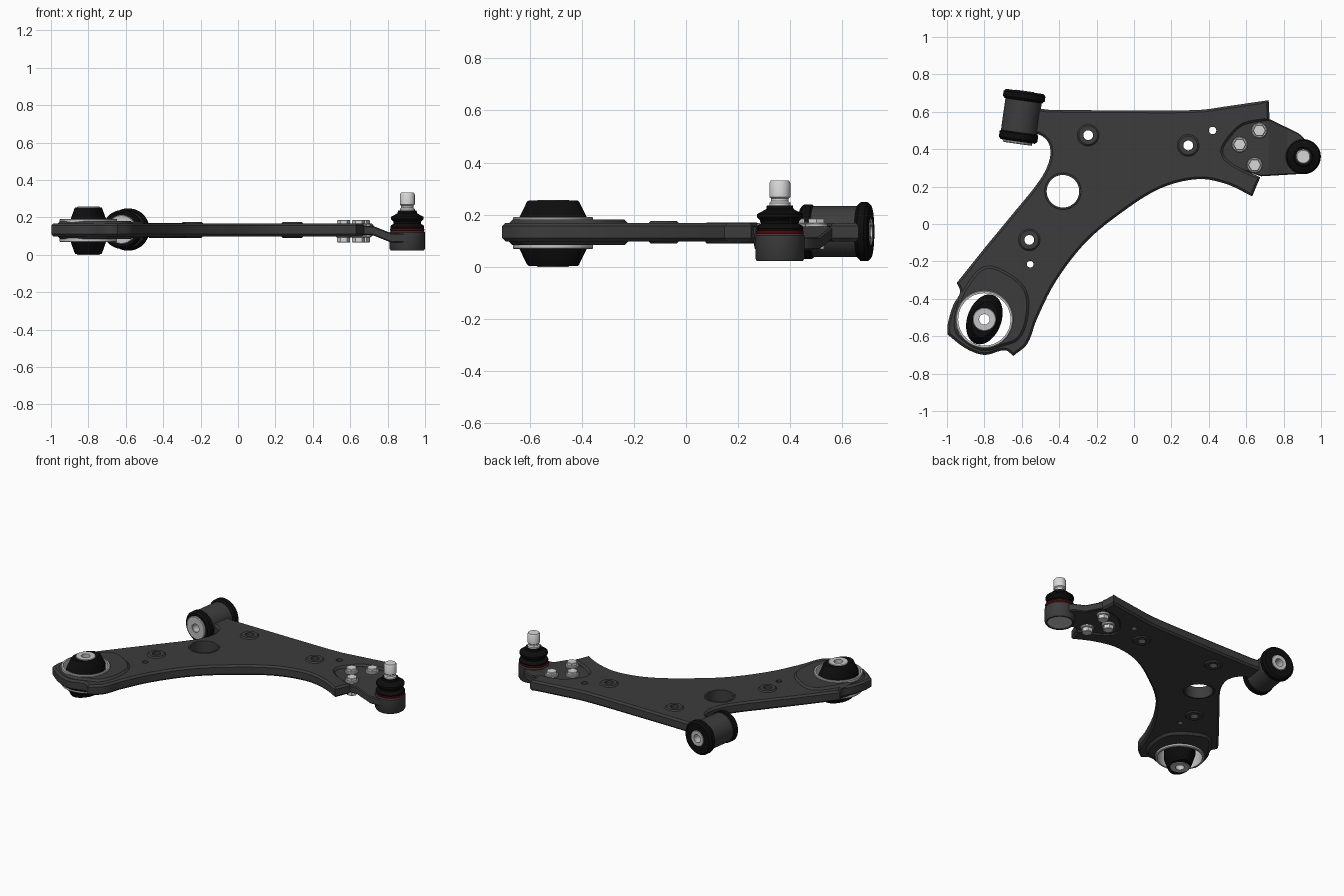
import bpy, bmesh, math
from mathutils import Vector, geometry

if "Cube" in bpy.data.objects:
    bpy.data.objects.remove(bpy.data.objects["Cube"])


def material(name, r, g, b):
    m = bpy.data.materials.new(name)
    m.use_nodes = True
    m.diffuse_color = (r, g, b, 1)
    m.node_tree.nodes["Principled BSDF"].inputs["Base Color"].default_value = (r, g, b, 1)
    return m


STEEL = material("dark grey steel", .046, .046, .046)
RUBBER = material("black rubber", .004, .004, .004)
SILVER = material("silver", .55, .55, .55)
BRIGHT = material("polished metal", .68, .68, .68)
RED = material("dark red", .16, .004, .004)


def finish(name, bm, mat, angle=32):
    bmesh.ops.recalc_face_normals(bm, faces=bm.faces)
    me = bpy.data.meshes.new(name)
    bm.to_mesh(me)
    bm.free()
    me.materials.append(mat)
    ob = bpy.data.objects.new(name, me)
    bpy.context.collection.objects.link(ob)
    bpy.ops.object.select_all(action='DESELECT')
    ob.select_set(True)
    bpy.context.view_layer.objects.active = ob
    bpy.ops.object.shade_smooth_by_angle(angle=math.radians(angle))
    return ob


def lathe(name, profile, mat, loc=(0, 0, 0), rot=(0, 0, 0), scale=(1, 1, 1), steps=48):
    """Revolve a closed (radius, height) profile around z."""
    bm = bmesh.new()
    vs = [bm.verts.new((r, 0, z)) for r, z in profile]
    es = [bm.edges.new((vs[i - 1], vs[i])) for i in range(len(vs))]
    bmesh.ops.spin(bm, geom=vs + es, cent=(0, 0, 0), axis=(0, 0, 1),
                   angle=math.tau, steps=steps, use_duplicate=False)
    bmesh.ops.remove_doubles(bm, verts=bm.verts, dist=1e-5)
    ob = finish(name, bm, mat)
    ob.location, ob.rotation_euler, ob.scale = loc, rot, scale


def tube(r0, r1, z0, z1, b=.004):
    """Closed profile of a ring with bevelled outer rims."""
    return [(r0, z0), (r1 - b, z0), (r1, z0 + b), (r1, z1 - b), (r1 - b, z1), (r0, z1)]


def outline(points, samples=5):
    """Smooth closed path; a third value marks a sharp corner."""
    n, out = len(points), []
    ps = [Vector(p[:2]) for p in points]

    def handle(i, j):
        if len(points[i]) > 2:
            return ps[i] + (ps[j] - ps[i]) / 3
        tangent = (ps[(i + 1) % n] - ps[i - 1]).normalized()
        reach = (ps[j] - ps[i]).length / 3
        return ps[i] + tangent * (reach if j == (i + 1) % n else -reach)

    for i in range(n):
        j = (i + 1) % n
        out += geometry.interpolate_bezier(ps[i], handle(i, j), handle(j, i),
                                           ps[j], samples + 1)[:-1]
    return [Vector(p[:2]) for p in out]


def inset(path, d):
    n = len(path)
    area = sum(path[i - 1].cross(path[i]) for i in range(n))
    side = 1 if area > 0 else -1
    out = []
    for i in range(n):
        a = (path[i] - path[i - 1]).normalized()
        b = (path[(i + 1) % n] - path[i]).normalized()
        t = (a + b).normalized()
        out.append(path[i] + Vector((-t.y, t.x)) * side * d)
    return out


def slab(points, z0, z1, bevel, holes=()):
    """Plate with chamfered rims and round holes given as (x, y, radius)."""
    bm = bmesh.new()
    path = outline(points)
    levels = ((bevel, z0), (0, z0 + bevel), (0, z1 - bevel), (bevel, z1))
    loops = [[(inset(path, d), z) for d, z in levels]]
    for x, y, r in holes:
        ring = [Vector((x + r * math.cos(a), y + r * math.sin(a)))
                for a in (math.tau * k / 40 for k in range(40))]
        loops.append([(ring, z0), (ring, z1)])
    caps = [[], []]
    for loop in loops:
        rings = [[bm.verts.new((p.x, p.y, z)) for p in ring] for ring, z in loop]
        for lo, hi in zip(rings, rings[1:]):
            for i in range(len(lo)):
                bm.faces.new((lo[i - 1], lo[i], hi[i], hi[i - 1]))
        for cap, ring in zip(caps, (rings[0], rings[-1])):
            cap += [bm.edges.get((ring[i - 1], ring[i])) for i in range(len(ring))]
    for cap in caps:
        bmesh.ops.triangle_fill(bm, use_beauty=True, edges=cap, normal=(0, 0, 1))
    return bm


FRONT = (-.8, -.51)
BOSSES = [(-.245, .475), (.29, .42), (-.56, -.085)]

# Pressed steel arm with a cut-out for the ball joint plate
arm_shape = [
    (-.57, .625, 1), (-.45, .61, 1), (.0, .607), (.35, .61), (.5, .63), (.72, .662, 1),
    (.725, .555, 1), (.59, .53), (.52, .47), (.475, .385), (.53, .32), (.675, .25, 1),
    (.632, .148, 1), (.49, .215), (.34, .24), (.14, .19), (-.075, .055), (-.26, -.1),
    (-.42, -.31), (-.52, -.51), (-.57, -.64), (-.645, -.705, 1), (-.69, -.675),
    (-.8, -.70), (-.9, -.665), (-.998, -.59, 1), (-.995, -.53), (-.965, -.43),
    (-.93, -.365), (-.948, -.315, 1), (-.8, -.13), (-.66, .04), (-.5, .24),
    (-.45, .35), (-.455, .43), (-.5, .475), (-.57, .49, 1)]
arm_holes = [(-.38, .175, .09), (.42, .5, .02), (-.555, -.215, .018), (*FRONT, .149)]
arm_holes += [(x, y, .03) for x, y in BOSSES]
finish("control_arm", slab(arm_shape, .098, .168, .012, arm_holes), STEEL)

# Thicker pad around the front bushing
pad_shape = [(-.9, -.32), (-.8, -.22), (-.68, -.25), (-.57, -.35), (-.56, -.5), (-.61, -.62),
             (-.7, -.66), (-.8, -.685), (-.89, -.65), (-.965, -.57), (-.95, -.43)]
finish("front_bushing_pad", slab(pad_shape, .083, .181, .02, [(*FRONT, .149)]), STEEL)

# Rims around the locating holes and the large opening
for i, (x, y) in enumerate(BOSSES):
    lathe(f"locating_boss_{i + 1}", tube(.026, .06, .09, .176, .01), STEEL, (x, y, 0))
lathe("large_hole_rim", tube(.087, .1, .09, .17), STEEL, (-.38, .175, 0))

# Front bushing: outer ring, oval rubber, inner sleeve
at_front = (*FRONT, 0)
lathe("front_bushing_ring", tube(.14, .154, .068, .192), SILVER, at_front)
lathe("front_bushing_rubber",
      [(.06, .004), (.098, .004), (.104, .01), (.134, .07), (.138, .08), (.138, .18),
       (.134, .19), (.104, .249), (.098, .254), (.06, .254)],
      RUBBER, at_front, (0, 0, math.radians(-20)), (.66, 1, 1))
lathe("front_bushing_sleeve", tube(.028, .063, 0, .257), SILVER, at_front)

# Rear bushing lying along the arm
rear = dict(loc=(-.603, .57, .135), rot=(-math.pi / 2, 0, math.radians(-8)))
lathe("rear_bushing_housing", tube(.07, .098, -.09, .1, .008), STEEL, **rear)
lathe("rear_bushing_back_rubber", tube(.052, .113, .09, .14, .012), RUBBER, **rear)
lathe("rear_bushing_front_rubber", tube(.052, .104, -.13, -.075, .012), RUBBER, **rear)
lathe("rear_bushing_sleeve", tube(.027, .054, -.14, .143), SILVER, **rear)
lathe("rear_bushing_washer", tube(.03, .078, -.143, -.129), SILVER, **rear)

# Ball joint plate, stepped down towards the joint
plate_shape = [(.727, .56, 1), (.59, .54), (.51, .475), (.465, .385), (.53, .31),
               (.68, .255, 1), (.9, .268, 1), (.93, .36), (.91, .455), (.88, .485, 1)]
bm = slab(plate_shape, .105, .155, .006)
for x in (.72, .82):
    bmesh.ops.bisect_plane(bm, geom=bm.verts[:] + bm.edges[:] + bm.faces[:],
                           plane_co=(x, 0, 0), plane_no=(1, 0, 0))
for v in bm.verts:
    v.co.z -= .04 * min(1, max(0, (v.co.x - .72) / .1))
finish("ball_joint_plate", bm, STEEL, 20)

# Ball joint: cup, cap, clip, boot and stud
at_joint = (.905, .36, 0)
lathe("ball_joint_cup", [(0, .03), (.078, .03), (.078, .022), (.088, .022), (.094, .032),
                         (.094, .12), (.088, .128), (0, .128)], STEEL, at_joint)
lathe("ball_joint_cap", [(0, .024), (.076, .024), (.076, .036), (0, .036)], SILVER, at_joint)
lathe("boot_clip", tube(0, .091, .126, .141), RED, at_joint)
lathe("ball_joint_boot",
      [(0, .139), (.088, .139), (.091, .148), (.086, .158), (.072, .166), (.074, .176),
       (.088, .19), (.088, .202), (.07, .212), (.052, .222), (.05, .236), (0, .236)],
      RUBBER, at_joint)
lathe("ball_joint_stud",
      [(0, .23), (.04, .23), (.04, .246), (.033, .252), (.033, .262), (.04, .268),
       (.04, .322), (.034, .332), (0, .332)], BRIGHT, at_joint)

# Three bolts through the plate, with flanged hex ends on both sides
for i, (x, y) in enumerate([(.67, .5), (.565, .425), (.645, .315)]):
    lathe(f"bolt_{i + 1}_flange", tube(0, .042, .092, .168), SILVER, (x, y, 0), steps=32)
    lathe(f"bolt_{i + 1}_hex", tube(0, .035, .066, .186, .003), BRIGHT, (x, y, 0), steps=6)
